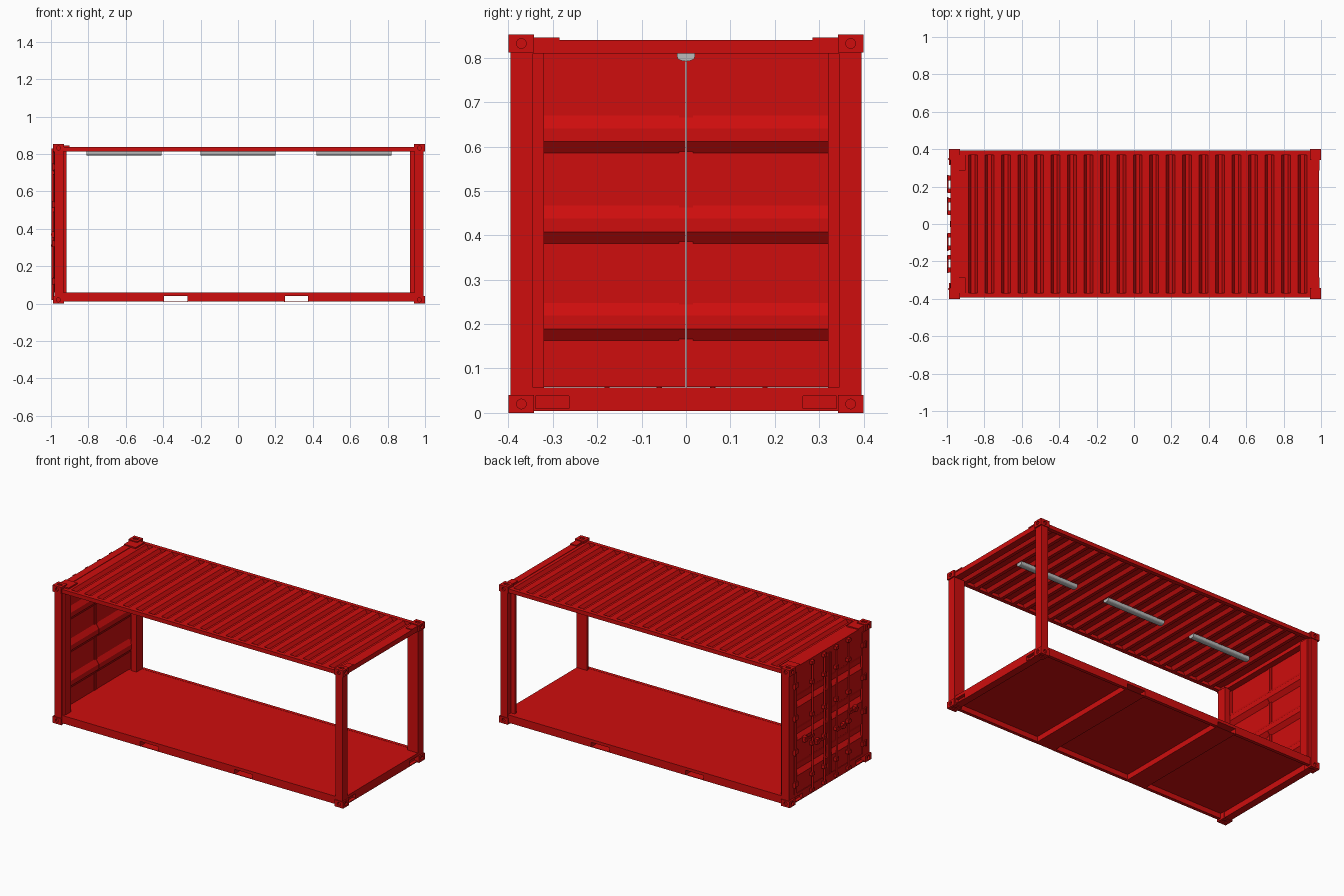
import bpy, bmesh, math
from mathutils import Matrix, Vector

if "Cube" in bpy.data.objects:
    bpy.data.objects.remove(bpy.data.objects["Cube"])

def mat(name, c):
    m = bpy.data.materials.new(name)
    m.diffuse_color = (*c, 1)
    m.use_nodes = True
    m.node_tree.nodes["Principled BSDF"].inputs["Base Color"].default_value = m.diffuse_color
    return m

RED = mat("red_paint", (0.62, 0.004, 0.004))
GREY = mat("lamp_grey", (0.5, 0.5, 0.5))

def finish(name, bm, mirror=False, material=RED):
    bmesh.ops.recalc_face_normals(bm, faces=bm.faces)
    me = bpy.data.meshes.new(name)
    bm.to_mesh(me)
    bm.free()
    me.materials.append(material)
    ob = bpy.data.objects.new(name, me)
    bpy.context.collection.objects.link(ob)
    if mirror:
        md = ob.modifiers.new("mirror", 'MIRROR')
        md.use_axis = (False, True, False)
        md.use_mirror_merge = False
    return ob

def add_box(bm, x0, x1, y0, y1, z0, z1):
    c = ((x0 + x1) / 2, (y0 + y1) / 2, (z0 + z1) / 2)
    bmesh.ops.create_cube(bm, size=1, matrix=Matrix.Translation(c) @ Matrix.Diagonal((x1 - x0, y1 - y0, z1 - z0, 1)))

def boxes(name, *dims, mirror=False, material=RED):
    bm = bmesh.new()
    for d in dims:
        add_box(bm, *d)
    return finish(name, bm, mirror, material)

def add_cyl(bm, c, r, length, axis, seg=16):
    rot = Vector((0, 0, 1)).rotation_difference(Vector(axis)).to_matrix().to_4x4()
    bmesh.ops.create_cone(bm, cap_ends=True, segments=seg, radius1=r, radius2=r, depth=length,
                          matrix=Matrix.Translation(c) @ rot)

def extrude(name, pts, move, mirror=False):
    bm = bmesh.new()
    f = bm.faces.new([bm.verts.new(p) for p in pts])
    g = bmesh.ops.extrude_face_region(bm, geom=[f])
    bmesh.ops.translate(bm, vec=move, verts=[v for v in g["geom"] if isinstance(v, bmesh.types.BMVert)])
    return finish(name, bm, mirror)

def carve(ob, cut):
    cut.hide_render = True
    cut.hide_viewport = True
    md = ob.modifiers.new("carve", 'BOOLEAN')
    md.operation, md.solver, md.object = 'DIFFERENCE', 'EXACT', cut
    while ob.modifiers[0] != md:
        ob.modifiers.move(len(ob.modifiers) - 1, 0)
        break

# corner castings with holes on the outer, side and end faces
for end, s, outer in (("door", -1, -0.99), ("open", 1, 1.0)):
    for level, z0, top in (("lower", 0, 0), ("upper", 0.812, 1)):
        a, b = sorted((outer, outer - s * 0.06))
        cx = (a + b) / 2
        ob = boxes(f"{end}_{level}_corner_casting", (a, b, 0.342, 0.4, z0, z0 + 0.04), mirror=True)
        bm = bmesh.new()
        add_cyl(bm, (outer, 0.371, z0 + 0.02), 0.011, 0.02, (1, 0, 0))
        add_cyl(bm, (cx, 0.4, z0 + 0.02), 0.011, 0.02, (0, 1, 0))
        zc = z0 + 0.04 * top
        add_box(bm, cx - 0.015, cx + 0.015, 0.362, 0.38, zc - 0.006, zc + 0.006)
        carve(ob, finish(f"{end}_{level}_casting_cutter", bm))

# corner posts
boxes("open_end_post", (0.945, 0.992, 0.345, 0.395, 0.04, 0.812),
      (0.92, 0.945, 0.345, 0.36, 0.05, 0.812), mirror=True)
boxes("door_end_post", (-0.98, -0.932, 0.345, 0.395, 0.04, 0.812),
      (-0.932, -0.918, 0.32, 0.38, 0.05, 0.812),
      (-0.955, -0.932, 0.32, 0.345, 0.05, 0.812), mirror=True)

# side rails, the lower ones notched for the fork pockets
forks = ((-0.395, -0.27), (0.25, 0.375))
pts = [(-0.94, 0.372, 0.01)]
for a, b in forks:
    pts += [(a, 0.372, 0.01), (a, 0.372, 0.04), (b, 0.372, 0.04), (b, 0.372, 0.01)]
pts += [(0.95, 0.372, 0.01), (0.95, 0.372, 0.058), (-0.94, 0.372, 0.058)]
extrude("lower_side_rail", pts, (0, 0.02, 0), True)
boxes("upper_side_rail", (-0.94, 0.95, 0.368, 0.392, 0.814, 0.838), mirror=True)

# floor and the fork pocket tunnels below it
boxes("floor", (-0.95, 0.96, -0.373, 0.373, 0.041, 0.057))
for i, (a, b) in enumerate(forks):
    boxes(f"fork_tunnel_{i + 1}", (a - 0.003, a, -0.373, 0.373, 0.01, 0.042),
          (b, b + 0.003, -0.373, 0.373, 0.01, 0.042),
          (a - 0.003, b + 0.003, -0.388, 0.388, 0.008, 0.011))

# end sills with slots, and end headers
for end, a, b, face in (("open", 0.945, 0.99, 0.99), ("door", -0.98, -0.935, -0.98)):
    sill = boxes(f"{end}_sill", (a, b, -0.345, 0.345, 0.004, 0.057))
    bm = bmesh.new()
    for s in (-1, 1):
        y0, y1 = sorted((s * 0.263, s * 0.339))
        add_box(bm, face - 0.02, face + 0.02, y0, y1, 0.01, 0.038)
    carve(sill, finish(f"{end}_sill_cutter", bm))
    boxes(f"{end}_header", (a, b, -0.345, 0.345, 0.81, 0.84))
boxes("roof_corner_plates", (-0.98, -0.9, 0.285, 0.37, 0.838, 0.846),
      (0.95, 0.992, 0.285, 0.345, 0.838, 0.846), mirror=True)

# corrugated roof sheet
bottom, peak, step = 0.817, 0.837, 0.0881
line = [(-0.95, peak)]
for i in range(21):
    x = -0.885 + i * step
    line += [(x, peak), (x + 0.014, bottom), (x + 0.034, bottom), (x + 0.048, peak)]
line = [p for p in line if p[0] < 0.95] + [(0.95, peak)]
pts = [(x, -0.37, z) for x, z in line] + [(x, -0.37, z - 0.004) for x, z in reversed(line)]
extrude("corrugated_roof", pts, (0, 0.74, 0))

# ceiling lamps with a flattened round belly
for i, x in enumerate((-0.61, 0, 0.62)):
    arc = [math.pi * k / 8 for k in range(9)]
    pts = [(x - 0.2, 0.02, 0.815)] + [(x - 0.2, 0.02 * math.cos(t), 0.802 - 0.01 * math.sin(t)) for t in arc]
    pts += [(x - 0.2, -0.02, 0.815)]
    lamp = extrude(f"ceiling_lamp_{i + 1}", pts, (0.4, 0, 0))
    lamp.data.materials[0] = GREY

# door leaves with three recessed bands
outline = [(-0.978, 0.058)]
for z in (0.163, 0.382, 0.585):
    outline += [(-0.978, z), (-0.958, z + 0.026), (-0.958, z + 0.056), (-0.978, z + 0.085)]
outline += [(-0.978, 0.81)]
pts = [(x, 0.001, z) for x, z in outline] + [(x + 0.005, 0.001, z) for x, z in reversed(outline)]
extrude("door_leaf", pts, (0, 0.339, 0), True)
boxes("door_edge_frame", (-0.984, -0.97, 0.001, 0.016, 0.058, 0.81), (-0.984, -0.97, 0.322, 0.344, 0.058, 0.81),
      mirror=True)

# locking bars with brackets, cams and handles
bm = bmesh.new()
for y in (0.06, 0.178):
    add_cyl(bm, (-0.991, y, 0.425), 0.006, 0.8, (0, 0, 1), 12)
    for z in (0.03, 0.13, 0.32, 0.5, 0.7, 0.82):
        add_box(bm, -0.998, -0.975, y - 0.013, y + 0.013, z - 0.01, z + 0.01)
    add_box(bm, -1.0, -0.993, y - 0.01, y + 0.085, 0.275 + y * 0.5, 0.287 + y * 0.5)
    add_box(bm, -0.998, -0.975, y + 0.055, y + 0.08, 0.265 + y * 0.5, 0.297 + y * 0.5)
finish("locking_bars", bm, True)

# door hinges
bm = bmesh.new()
for z in (0.12, 0.32, 0.53, 0.73):
    add_box(bm, -0.99, -0.976, 0.315, 0.352, z - 0.014, z + 0.014)
    add_cyl(bm, (-0.988, 0.347, z), 0.006, 0.036, (0, 0, 1), 12)
finish("door_hinges", bm, True)
